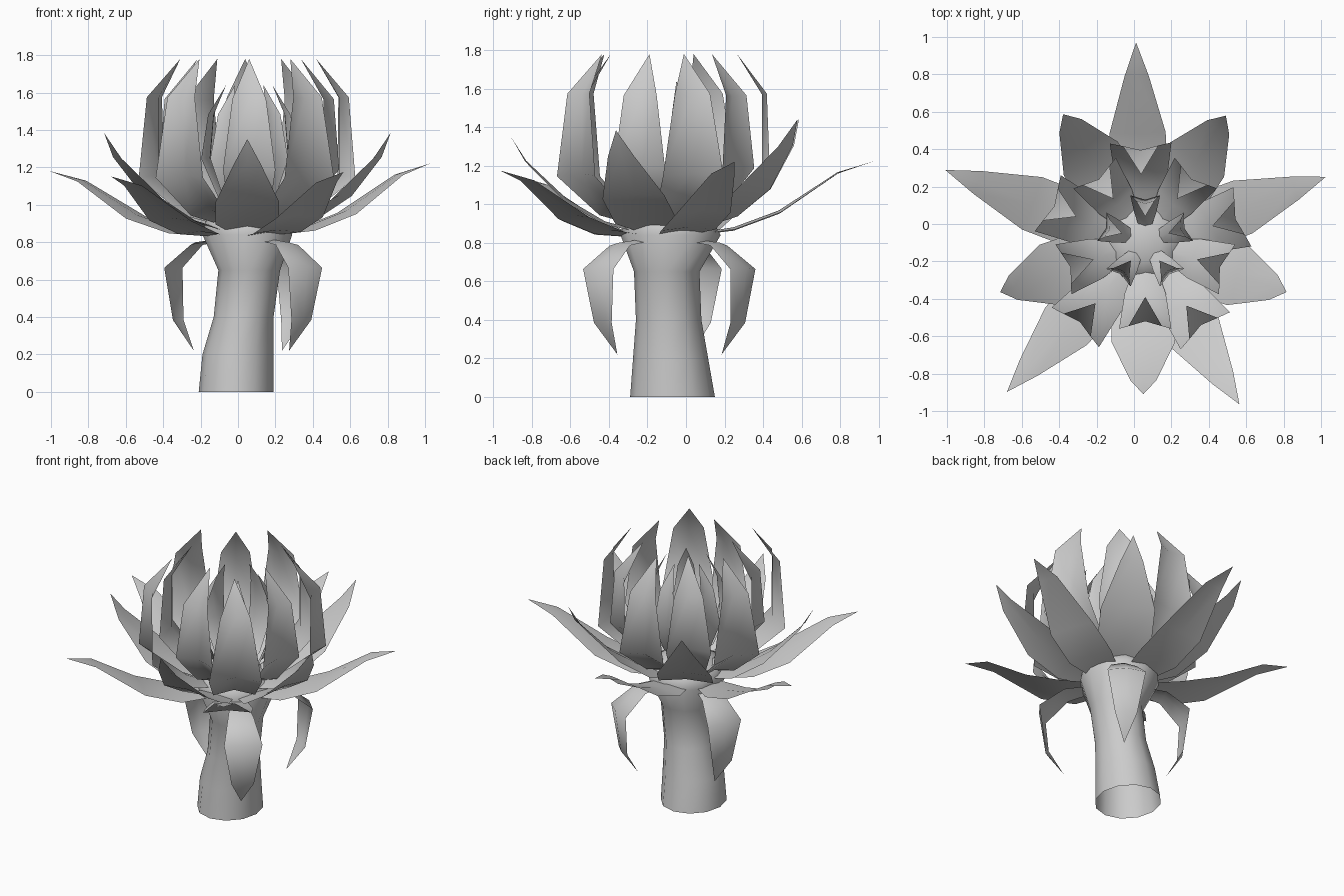
import bpy
from math import sin, cos, radians, pi, hypot

if "Cube" in bpy.data.objects:
    bpy.data.objects.remove(bpy.data.objects["Cube"])


def make(name, verts, faces):
    mesh = bpy.data.meshes.new(name)
    mesh.from_pydata(verts, [], faces)
    mesh.update()
    ob = bpy.data.objects.new(name, mesh)
    bpy.context.collection.objects.link(ob)
    for p in mesh.polygons:
        p.use_smooth = True
    return ob


def petal(name, centre, angle, profile, fold=0.0, length=1.0, tilt=(0, 0)):
    """profile rows: radius, height, half width; the last row is the tip."""
    a = radians(angle)
    verts, faces = [], []

    def place(r, s, z):
        x, y = r * cos(a) - s * sin(a), r * sin(a) + s * cos(a)
        verts.append((centre[0] + x, centre[1] + y, z + tilt[0] * x + tilt[1] * y))

    n = len(profile) - 1
    for i, (r, z, w) in enumerate(profile):
        if i == n:
            place(r * length, 0, z)
            break
        # edges are folded back along the profile normal
        p, q = profile[max(i - 1, 0)], profile[i + 1]
        dr, dz = q[0] - p[0], q[1] - p[1]
        d = fold * w / hypot(dr, dz)
        for s in (-w, 0, w):
            k = d if s else 0
            place(r * length + k * dz, s, z - k * dr)
    for i in range(n - 1):
        b = 3 * i
        for j in (b, b + 1):
            faces.append((j, j + 1, j + 4, j + 3))
    b, t = 3 * (n - 1), 3 * n
    faces += [(b, b + 1, t), (b + 1, b + 2, t)]
    return make(name, verts, faces)


# bent stem flaring into the flower base, open at the bottom
SIDES = 12
rings = [(-.01, -.07, 0, .20, .22), (0, -.08, .2, .19, .195), (.03, -.09, .4, .16, .17),
         (.06, -.1, .65, .165, .17), (.05, -.08, .84, .24, .26), (.05, -.09, .93, .22, .22),
         (.05, -.1, .99, .10, .10)]
verts = [(x + rx * cos(2 * pi * k / SIDES), y + ry * sin(2 * pi * k / SIDES), z)
         for x, y, z, rx, ry in rings for k in range(SIDES)]
faces = [(i * SIDES + k, i * SIDES + (k + 1) % SIDES,
          (i + 1) * SIDES + (k + 1) % SIDES, (i + 1) * SIDES + k)
         for i in range(len(rings) - 1) for k in range(SIDES)]
faces.append(tuple(range((len(rings) - 1) * SIDES, len(rings) * SIDES)))
make("stem", verts, faces)

# drooping sepals
SEPAL = [(.16, .82, .05), (.32, .80, .08), (.48, .67, .12), (.44, .38, .07), (.33, .22, 0)]
for ang, length in ((57, 1.03), (156, .95), (311, 1.03)):
    petal("sepal", (.05, -.1), ang, SEPAL, .2, length)

# low spreading petals
SPREAD = [(.12, .84, .08), (.35, .87, .15), (.58, .95, .15), (.88, 1.14, .065), (1.06, 1.19, 0)]
for ang, length in ((20, 1.0), (91, 1.02), (159, 1.05), (228, 1.0), (302, .95)):
    petal("spreading_petal", (.03, -.11), ang, SPREAD, .1, length, (.02, .03))

# raised petals
RAISED = [(.10, .86, .08), (.32, .93, .17), (.52, 1.06, .17), (.73, 1.27, .07), (.81, 1.40, 0)]
for ang in (57, 122, 199, 270, 341):
    petal("raised_petal", (.05, -.1), ang, RAISED, .1, 1.0, (0, .06))

# upright cup petals, outer ring
OUTER = [(.12, .90, .05), (.29, .97, .13), (.52, 1.16, .165), (.52, 1.57, .095), (.39, 1.78, 0)]
for ang in (17, 91, 155, 230, 307):
    petal("outer_cup_petal", (.045, -.125), ang, OUTER, .25)

# upright cup petals, middle ring
MIDDLE = [(.10, .93, .05), (.25, 1.0, .11), (.42, 1.20, .14), (.42, 1.56, .09), (.29, 1.78, 0)]
for k in range(5):
    petal("middle_cup_petal", (.06, -.1), 54 + 72 * k, MIDDLE, .3)

# small heart petals
INNER = [(.06, .97, .03), (.14, 1.05, .06), (.22, 1.25, .08), (.20, 1.48, .05), (.13, 1.64, 0)]
for k in range(5):
    petal("inner_petal", (.06, -.09), 18 + 72 * k, INNER, .3)
